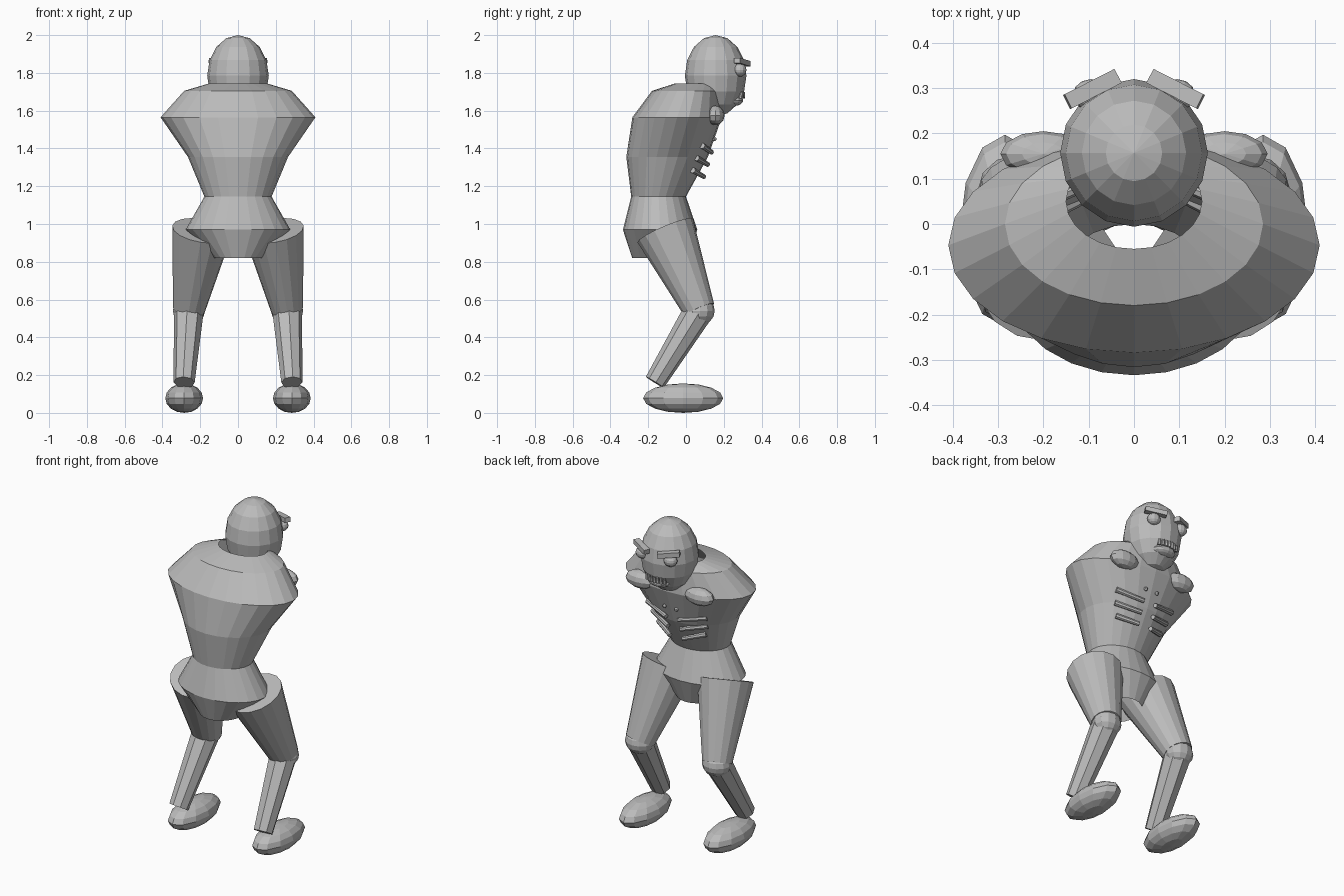
import bpy, bmesh
from math import cos, sin, pi, sqrt, radians
from mathutils import Vector, Matrix

cube = bpy.data.objects.get("Cube")
if cube:
    bpy.data.objects.remove(cube, do_unlink=True)

grey = bpy.data.materials.new("plain_grey")
grey.use_nodes = True
colour = (0.5, 0.5, 0.5, 1)
grey.diffuse_color = colour
grey.node_tree.nodes["Principled BSDF"].inputs["Base Color"].default_value = colour


def finish(name, bm):
    bmesh.ops.recalc_face_normals(bm, faces=bm.faces)
    mesh = bpy.data.meshes.new(name)
    bm.to_mesh(mesh)
    bm.free()
    mesh.materials.append(grey)
    obj = bpy.data.objects.new(name, mesh)
    bpy.context.collection.objects.link(obj)
    return obj


def ellipsoid(name, centre, radii, segments=12, rings=8):
    bm = bmesh.new()
    matrix = Matrix.Translation(centre) @ Matrix.Diagonal((*radii, 1))
    bmesh.ops.create_uvsphere(bm, u_segments=segments, v_segments=rings,
                              radius=1, matrix=matrix)
    return finish(name, bm)


def limb(name, start, end, r_start, r_end, segments):
    """Capped, tapered cylinder between two points."""
    a, b = Vector(start), Vector(end)
    turn = (b - a).to_track_quat('Z', 'Y').to_matrix().to_4x4()
    bm = bmesh.new()
    bmesh.ops.create_cone(bm, cap_ends=True, segments=segments,
                          radius1=r_start, radius2=r_end, depth=(b - a).length,
                          matrix=Matrix.Translation((a + b) / 2) @ turn)
    return finish(name, bm)


def box(name, centre, size, rotation):
    bm = bmesh.new()
    matrix = Matrix.Translation(centre) @ rotation @ Matrix.Diagonal((*size, 1))
    bmesh.ops.create_cube(bm, size=1, matrix=matrix)
    return finish(name, bm)


def lathe(name, rings, segments):
    """Open shell through elliptical rings of (z, y centre, x radius, y radius)."""
    bm = bmesh.new()
    loops = []
    for z, cy, rx, ry in rings:
        angles = [2 * pi * i / segments for i in range(segments)]
        loops.append([bm.verts.new((rx * cos(t), cy + ry * sin(t), z)) for t in angles])
    for low, high in zip(loops, loops[1:]):
        for i in range(segments):
            j = (i + 1) % segments
            bm.faces.new((low[i], low[j], high[j], high[i]))
    return finish(name, bm)


# Body shell, open at the neck and below the hips
waist = (1.145, -0.145, 0.178, 0.145)
lathe("pelvis", [(0.82, -0.14, 0.13, 0.145), (0.97, -0.137, 0.277, 0.197), waist], 24)
lathe("torso", [waist, (1.355, -0.10, 0.265, 0.216), (1.565, -0.047, 0.41, 0.237),
                (1.705, 0, 0.285, 0.18), (1.745, 0.05, 0.15, 0.105)], 24)

# Head
head_y, head_z, head_r, head_h = 0.157, 1.785, 0.163, 0.215
ellipsoid("head", (0, head_y, head_z), (head_r, head_r, head_h), 16, 8)


def head_front(x, z):
    r = head_r * sqrt(1 - ((z - head_z) / head_h) ** 2)
    return head_y + sqrt(max(r * r - x * x, 0))


# Mouth and teeth
ellipsoid("lower_lip", (0, 0.255, 1.655), (0.075, 0.048, 0.03))
for i in range(7):
    x = (i - 3) * 0.02
    y = head_front(x, 1.685)
    limb(f"tooth_{i + 1}", (x, y, 1.665), (x, y + 0.006, 1.7), 0.011, 0.006, 6)

# Mirrored parts
for side, s in (("left", 1), ("right", -1)):
    # Eyes and slanted brows
    ellipsoid(f"{side}_eye", (s * 0.095, 0.285, 1.815), (0.04, 0.035, 0.035))
    turn = Matrix.Rotation(radians(-27 * s), 4, 'Z') @ Matrix.Rotation(radians(-8 * s), 4, 'Y')
    box(f"{side}_brow", (s * 0.092, 0.298, 1.857), (0.125, 0.035, 0.028), turn)

    # Chest and rib bars
    ellipsoid(f"{side}_chest", (s * 0.2, 0.155, 1.575), (0.095, 0.05, 0.052), 12, 6)
    ellipsoid(f"{side}_chest_stud", (s * 0.04, 0.15, 1.45), (0.012, 0.012, 0.012), 8, 6)
    for i, (outer_x, outer_y, inner_y) in enumerate(
            [(0.2, 0.085, 0.135), (0.185, 0.055, 0.115), (0.16, 0.035, 0.095)]):
        z = 1.415 - 0.065 * i
        limb(f"{side}_rib_{i + 1}", (s * outer_x, outer_y, z),
             (s * 0.04, inner_y, z - 0.035), 0.016, 0.013, 8)

    # Leg
    knee = (s * 0.26, 0.07, 0.545)
    limb(f"{side}_thigh", (s * 0.19, -0.11, 0.965), knee, 0.16, 0.085, 16)
    ellipsoid(f"{side}_knee", (s * 0.26, 0.075, 0.54), (0.085, 0.077, 0.075))
    limb(f"{side}_shin", knee, (s * 0.285, -0.165, 0.162), 0.08, 0.056, 8)
    ellipsoid(f"{side}_foot", (s * 0.285, -0.015, 0.078), (0.1, 0.212, 0.078))
